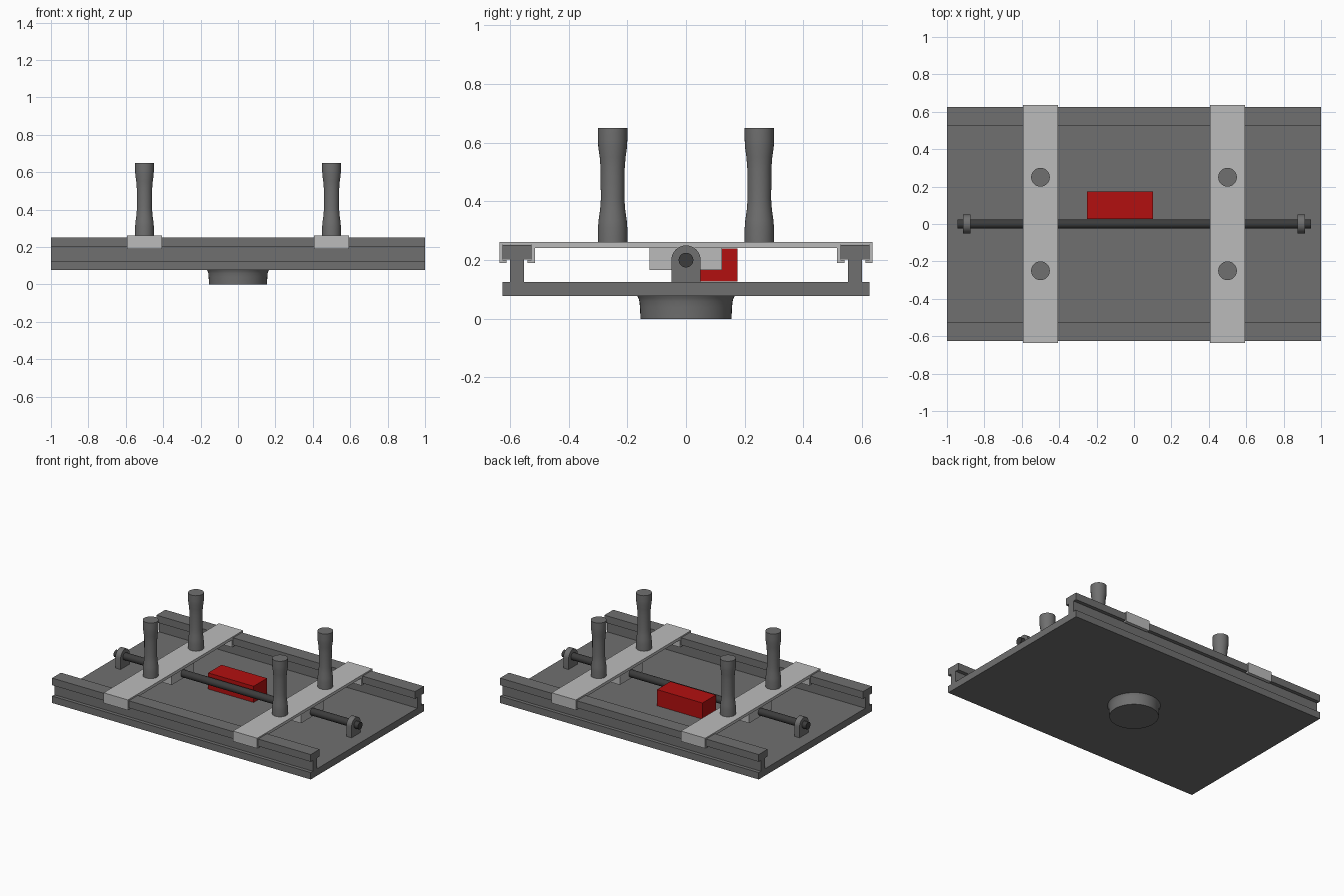
import bpy, bmesh, math
from mathutils import Vector

if "Cube" in bpy.data.objects:
    bpy.data.objects.remove(bpy.data.objects["Cube"])


def material(name, r, g, b):
    m = bpy.data.materials.new(name)
    m.diffuse_color = (r, g, b, 1)
    m.use_nodes = True
    m.node_tree.nodes["Principled BSDF"].inputs["Base Color"].default_value = m.diffuse_color
    return m


RED = material("red", 0.45, 0.005, 0.005)
DARK = material("dark_grey", 0.16, 0.16, 0.16)
LIGHT = material("light_grey", 0.5, 0.5, 0.5)
STEEL = material("dark_steel", 0.045, 0.045, 0.045)


def finish(bm, name, mat, smooth=False):
    bmesh.ops.recalc_face_normals(bm, faces=bm.faces)
    me = bpy.data.meshes.new(name)
    bm.to_mesh(me)
    bm.free()
    ob = bpy.data.objects.new(name, me)
    bpy.context.collection.objects.link(ob)
    me.materials.append(mat)
    if smooth:
        bpy.ops.object.select_all(action='DESELECT')
        ob.select_set(True)
        bpy.context.view_layer.objects.active = ob
        bpy.ops.object.shade_smooth_by_angle(angle=math.radians(35))
    return ob


def extrude_x(name, profile, x0, x1, mat, smooth=False):
    """Extrude a closed (y, z) outline along x."""
    bm = bmesh.new()
    face = bm.faces.new([bm.verts.new((x0, y, z)) for y, z in profile])
    ret = bmesh.ops.extrude_face_region(bm, geom=[face])
    moved = [v for v in ret["geom"] if isinstance(v, bmesh.types.BMVert)]
    bmesh.ops.translate(bm, verts=moved, vec=Vector((x1 - x0, 0, 0)))
    return finish(bm, name, mat, smooth)


def lathe(name, profile, x, y, mat, n=32):
    """Capped solid of revolution from (radius, z) pairs."""
    bm = bmesh.new()
    rings = [[bm.verts.new((x + r * math.cos(2 * math.pi * i / n),
                            y + r * math.sin(2 * math.pi * i / n), z))
              for i in range(n)] for r, z in profile]
    for a, b in zip(rings, rings[1:]):
        for i in range(n):
            j = (i + 1) % n
            bm.faces.new((a[i], a[j], b[j], b[i]))
    bm.faces.new(rings[0])
    bm.faces.new(rings[-1])
    return finish(bm, name, mat, True)


def rect(y0, y1, z0, z1):
    return [(y0, z0), (y1, z0), (y1, z1), (y0, z1)]


def mirrored(half):
    return half + [(-y, z) for y, z in reversed(half)]


# base plate with its two T-shaped rails, one continuous section
bed = mirrored([(0.625, 0.078), (0.625, 0.126), (0.60, 0.126), (0.60, 0.202),
                (0.625, 0.202), (0.625, 0.252), (0.527, 0.252), (0.527, 0.202),
                (0.553, 0.202), (0.553, 0.126)])
extrude_x("base_with_rails", bed, -1, 1, DARK)

# flared round mount under the base
lathe("base_mount", [(0.155, 0), (0.157, 0.04), (0.159, 0.06), (0.162, 0.07),
                     (0.167, 0.079)], 0, 0, DARK, 48)

# threaded-rod style drive shaft
extrude_x("drive_shaft", [(0.025 * math.cos(math.pi * i / 16), 0.2 + 0.025 * math.sin(math.pi * i / 16))
                          for i in range(32)], -0.945, 0.945, STEEL, True)

# round-topped shaft bearings
arch = [(-0.05, 0.125), (0.05, 0.125)] + [
    (0.05 * math.cos(math.pi * i / 16), 0.2 + 0.05 * math.sin(math.pi * i / 16)) for i in range(17)]
for s, side in ((-1, "left"), (1, "right")):
    extrude_x(f"{side}_bearing", arch, s * 0.893 - 0.02, s * 0.893 + 0.02, DARK, True)

# motor block beside the shaft
extrude_x("motor_block", rect(0.027, 0.175, 0.127, 0.24), -0.25, 0.102, RED)

# carriages: plate with hooked ends gripping the rail heads
carriage = mirrored([(0.636, 0.262), (0.636, 0.19), (0.612, 0.19), (0.612, 0.201),
                     (0.626, 0.201), (0.626, 0.2525), (0.526, 0.2525), (0.526, 0.201),
                     (0.54, 0.201), (0.54, 0.19), (0.515, 0.19), (0.515, 0.242)])
grip = [(0.05, 0.26), (0.05, 0.31), (0.048, 0.335), (0.043, 0.37), (0.040, 0.41),
        (0.041, 0.46), (0.041, 0.51), (0.044, 0.55), (0.049, 0.585), (0.05, 0.61), (0.05, 0.65)]
for s, side in ((-1, "left"), (1, "right")):
    x = s * 0.5
    extrude_x(f"{side}_carriage", carriage, x - 0.094, x + 0.094, LIGHT)
    # drive nut hanging under the carriage
    extrude_x(f"{side}_drive_nut", rect(-0.125, 0.123, 0.166, 0.243), x - 0.075, x + 0.075, LIGHT)
    # waisted handles
    for y, end in ((-0.25, "front"), (0.25, "back")):
        lathe(f"{side}_{end}_handle", grip, x, y, DARK)
